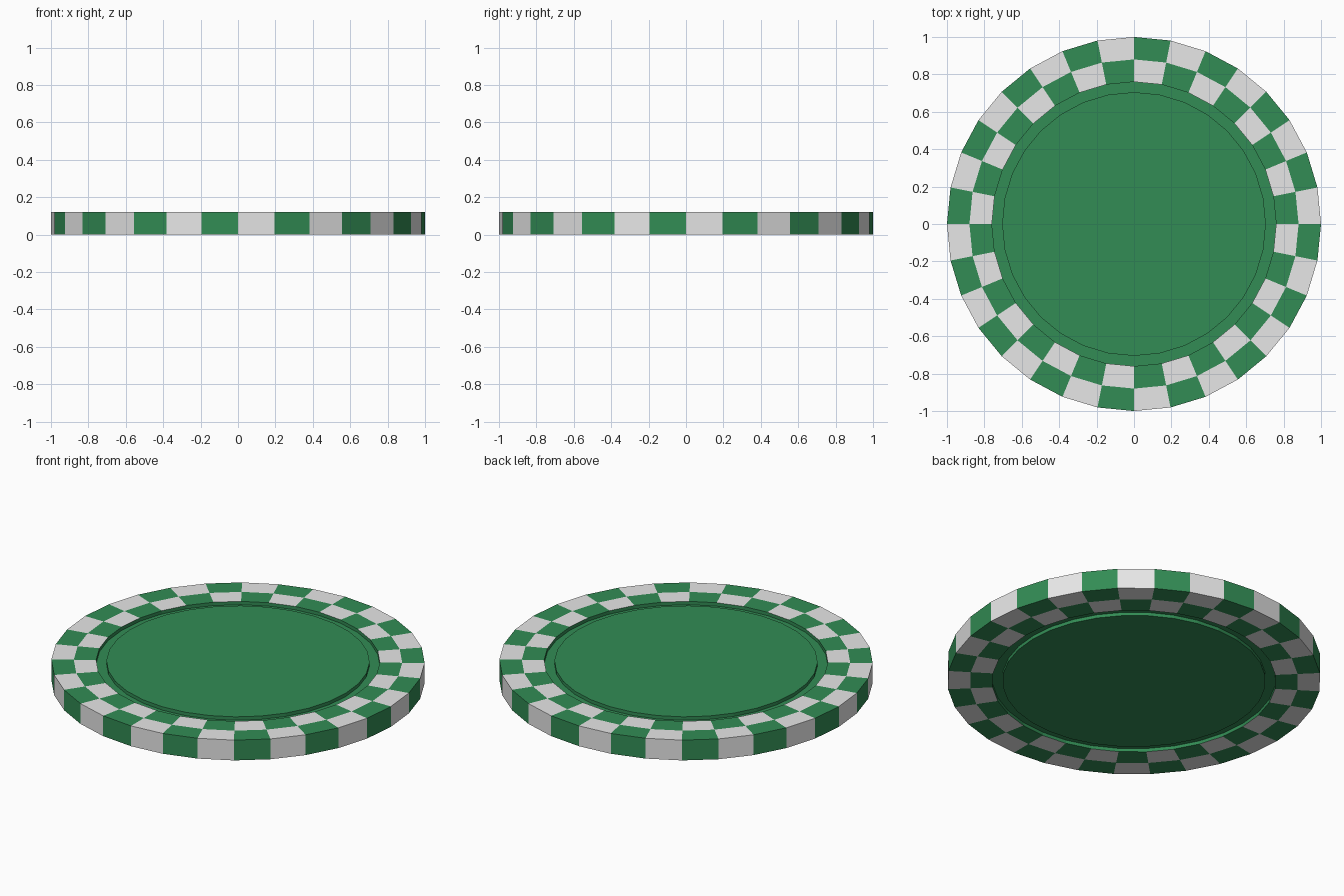
import bpy, bmesh, math

if "Cube" in bpy.data.objects:
    bpy.data.objects.remove(bpy.data.objects["Cube"])

SIDES = 32
H = 0.12          # chip thickness
D = 0.02          # groove depth
R_OUT, R_MID, R_IN, R_DISC = 1.0, 0.88, 0.76, 0.705


def material(name, rgb):
    m = bpy.data.materials.new(name)
    m.diffuse_color = (*rgb, 1)
    m.use_nodes = True
    m.node_tree.nodes["Principled BSDF"].inputs["Base Color"].default_value = m.diffuse_color
    return m


green = material("green", (0.032, 0.262, 0.089))
white = material("off_white", (0.8, 0.8, 0.8))


def lathe(name, profile, bands, caps=False):
    """Revolve (r, z) points; bands gives each strip 0 = plain green,
    1 = white on even segments, 2 = white on odd segments."""
    bm = bmesh.new()
    rings = []
    for r, z in profile:
        rings.append([bm.verts.new((r * math.cos(k * math.tau / SIDES),
                                    r * math.sin(k * math.tau / SIDES), z))
                      for k in range(SIDES)])
    for i, band in enumerate(bands):
        a, b = rings[i], rings[(i + 1) % len(rings)]
        for k in range(SIDES):
            n = (k + 1) % SIDES
            f = bm.faces.new((a[k], a[n], b[n], b[k]))
            f.material_index = int(band == 1 + k % 2)
    if caps:
        bm.faces.new(rings[0][::-1])
        bm.faces.new(rings[-1])
    me = bpy.data.meshes.new(name)
    bm.to_mesh(me)
    bm.free()
    me.materials.append(green)
    me.materials.append(white)
    ob = bpy.data.objects.new(name, me)
    bpy.context.collection.objects.link(ob)
    return ob


# Checkered rim: bottom face, outer edge, top face, inner groove walls
lathe("checkered_rim",
      [(R_IN, D), (R_IN, 0), (R_MID, 0), (R_OUT, 0),
       (R_OUT, H), (R_MID, H), (R_IN, H), (R_IN, H - D)],
      [0, 2, 1, 1, 1, 2, 0])

# Centre disc with the groove floors around it on both sides
core = lathe("centre_disc",
             [(R_DISC, 0), (R_DISC, D), (R_IN, D),
              (R_IN, H - D), (R_DISC, H - D), (R_DISC, H)],
             [0, 0, 0, 0, 0], caps=True)
